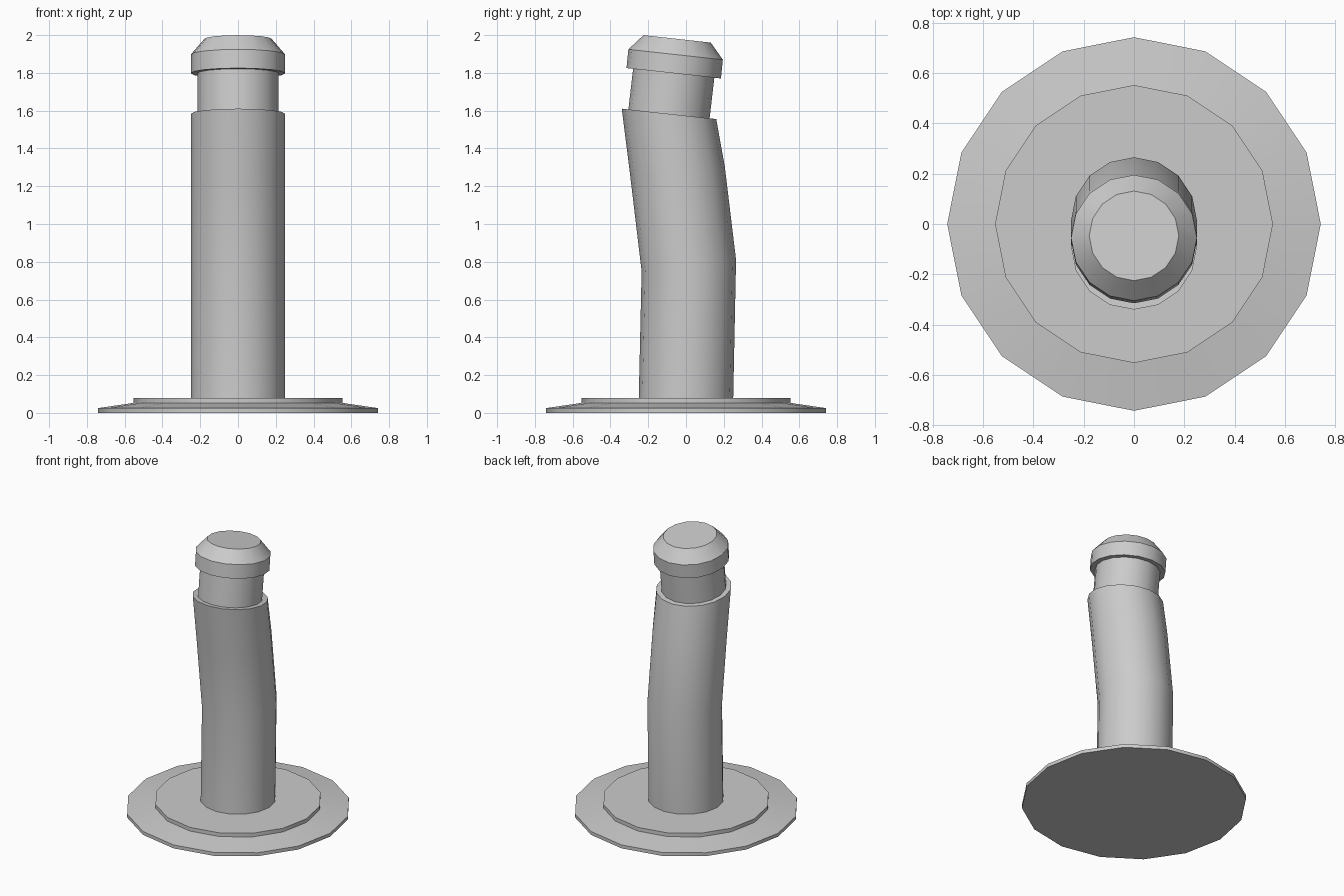
import bpy, bmesh, math

if "Cube" in bpy.data.objects:
    bpy.data.objects.remove(bpy.data.objects["Cube"])

SIDES = 16


def lathe(name, rings):
    """Loft capped rings; each ring is (radius, centre_y, centre_z, slope along y)."""
    bm = bmesh.new()
    loops = []
    for r, cy, cz, slope in rings:
        loop = []
        for i in range(SIDES):
            a = 2 * math.pi * i / SIDES
            y = r * math.sin(a)
            loop.append(bm.verts.new((r * math.cos(a), cy + y, cz + slope * y)))
        loops.append(loop)
    for lo, hi in zip(loops, loops[1:]):
        for i in range(SIDES):
            j = (i + 1) % SIDES
            bm.faces.new((lo[i], lo[j], hi[j], hi[i]))
    bm.faces.new(loops[0][::-1])
    bm.faces.new(loops[-1])
    bmesh.ops.recalc_face_normals(bm, faces=bm.faces)
    mesh = bpy.data.meshes.new(name)
    bm.to_mesh(mesh)
    bm.free()
    ob = bpy.data.objects.new(name, mesh)
    bpy.context.collection.objects.link(ob)
    bpy.ops.object.select_all(action='DESELECT')
    ob.select_set(True)
    bpy.context.view_layer.objects.active = ob
    bpy.ops.object.shade_smooth_by_angle(angle=math.radians(30))
    return ob


# Stepped base plate with sloping rim
lathe("base_plate", [(0.742, 0, 0, 0), (0.742, 0, 0.025, 0),
                     (0.552, 0, 0.053, 0), (0.552, 0, 0.08, 0)])

# Bent post, narrow neck and chamfered cap in one continuous profile
T = -0.11
lathe("bent_post", [
    (0.25, 0.0, 0.08, 0.0),
    (0.25, 0.015, 0.78, 0.12),
    (0.25, -0.045, 1.28, 0.11),
    (0.25, -0.09, 1.583, T),
    (0.215, -0.09, 1.583, T),
    (0.215, -0.065, 1.798, T),
    (0.25, -0.065, 1.798, T),
    (0.25, -0.055, 1.897, T),
    (0.178, -0.047, 1.98, T),
])
